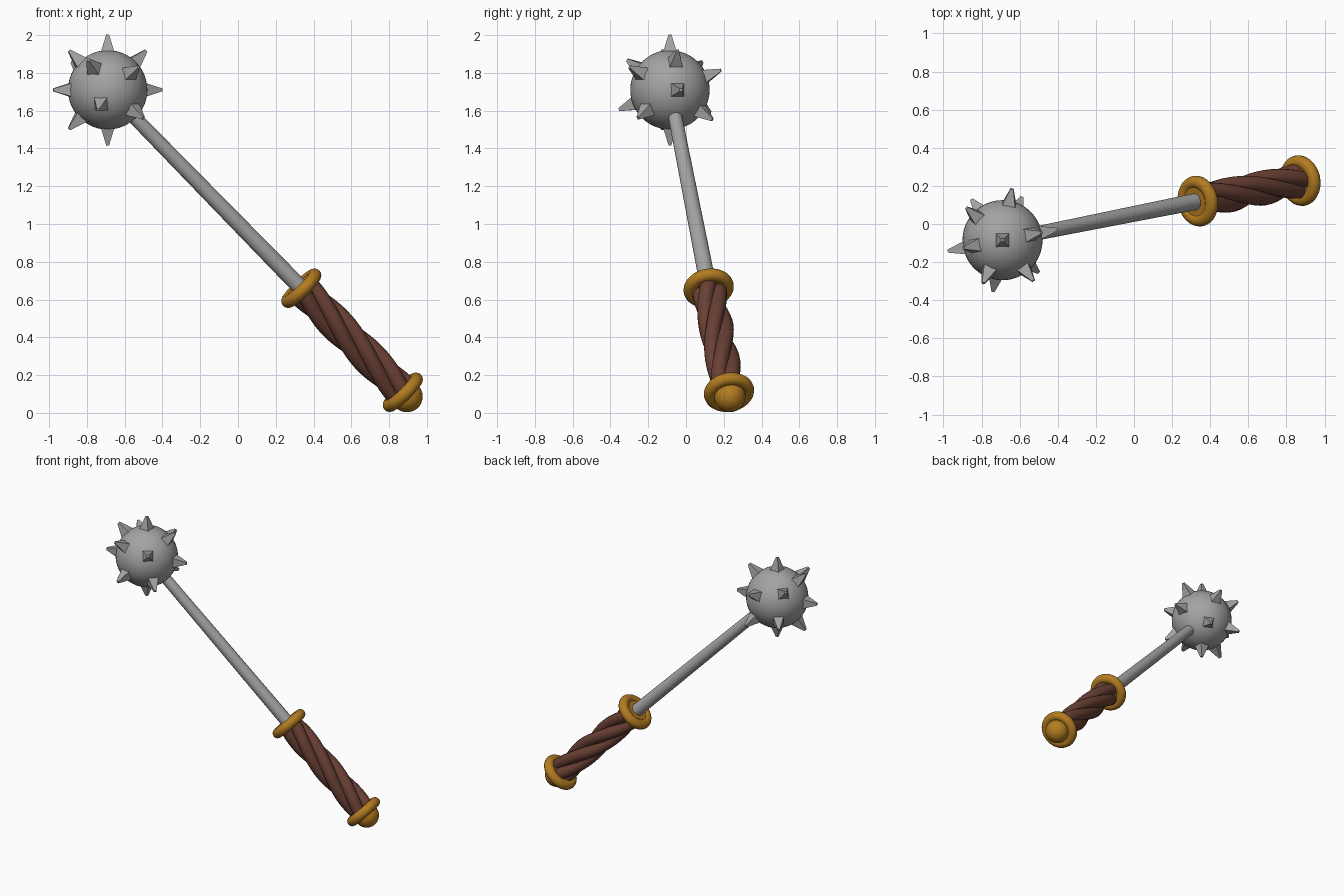
import bpy
from math import cos, sin, pi, radians
from mathutils import Vector, Matrix

cube = bpy.data.objects.get("Cube")
if cube:
    bpy.data.objects.remove(cube)


def material(name, rgb):
    m = bpy.data.materials.new(name)
    m.use_nodes = True
    color = (*rgb, 1)
    m.diffuse_color = color
    m.node_tree.nodes["Principled BSDF"].inputs["Base Color"].default_value = color
    return m


STEEL = material("steel grey", (0.37, 0.37, 0.37))
GOLD = material("dark gold", (0.45, 0.2, 0.015))
LEATHER = material("leather brown", (0.14, 0.05, 0.034))

# Weapon axis: from the head centre down to the pommel
HEAD = Vector((-0.69, -0.085, 1.71))
GUARD = Vector((0.335, 0.12, 0.66))
AXIS = (GUARD - HEAD).normalized()
GRIP_LENGTH = 0.777
POMMEL = GUARD + AXIS * GRIP_LENGTH
AIM = AXIS.to_track_quat('Z', 'Y').to_matrix().to_4x4()


def finish(name, mat, smooth=True):
    ob = bpy.context.object
    ob.name = name
    ob.data.materials.append(mat)
    if smooth:
        bpy.ops.object.shade_smooth_by_angle(angle=radians(40))
    return ob


def ball(name, center, radius, mat):
    bpy.ops.mesh.primitive_uv_sphere_add(segments=48, ring_count=24, radius=radius, location=center)
    return finish(name, mat)


def rod(name, start, end, r1, r2, mat):
    bpy.ops.mesh.primitive_cone_add(vertices=32, radius1=r1, radius2=r2, depth=(end - start).length)
    ob = finish(name, mat)
    ob.matrix_world = Matrix.Translation((start + end) / 2) @ AIM
    return ob


def collar(name, center):
    bpy.ops.mesh.primitive_torus_add(major_radius=0.1, minor_radius=0.034,
                                     major_segments=48, minor_segments=16)
    ob = finish(name + "_rim", GOLD)
    ob.matrix_world = Matrix.Translation(center) @ AIM
    rod(name + "_plate", center - AXIS * 0.024, center + AXIS * 0.024, 0.095, 0.095, GOLD)


# Head and shaft
ball("head_ball", HEAD, 0.21, STEEL)
rod("shaft", HEAD + AXIS * 0.1, GUARD, 0.036, 0.044, STEEL)

# Spikes: a vertical ring, without the one where the shaft enters
side = Vector((AXIS.x, AXIS.y, 0)).normalized()
directions = []
for i in range(8):
    a = i * pi / 4
    if i != 7:
        directions.append(side * cos(a) + Vector((0, 0, sin(a))))

# Four front spikes with their opposites at the back
for d in ((-0.10, -0.22, 0.155), (0.16, -0.21, 0.12), (-0.05, -0.27, -0.105), (0.19, -0.17, -0.15)):
    directions += [Vector(d).normalized(), -Vector(d).normalized()]

for i, d in enumerate(directions):
    bpy.ops.mesh.primitive_cone_add(vertices=4, radius1=0.06, radius2=0.011, depth=0.115)
    spike = finish(f"spike_{i + 1}", STEEL, smooth=False)
    turn = Matrix.Rotation(pi / 4, 4, 'Z')
    spike.matrix_world = (Matrix.Translation(HEAD + d * 0.236)
                          @ d.to_track_quat('Z', 'Y').to_matrix().to_4x4() @ turn)

# Collars and pommel
collar("guard", GUARD)
collar("pommel_collar", POMMEL)
ball("pommel_knob", POMMEL + AXIS * 0.032, 0.083, GOLD)

# Grip: four twisted strands wound around a core
rod("grip_core", GUARD, POMMEL, 0.045, 0.045, LEATHER)
u = Vector((1, 0, 1))
u = (u - AXIS * u.dot(AXIS)).normalized()
v = AXIS.cross(u)
STRANDS, STEPS, PITCH, WIND = 4, 40, 1.05, 0.05
for s in range(STRANDS):
    curve = bpy.data.curves.new(f"grip_strand_{s + 1}", 'CURVE')
    curve.dimensions = '3D'
    curve.bevel_depth = 0.042
    curve.bevel_resolution = 5
    curve.use_fill_caps = True
    line = curve.splines.new('POLY')
    line.points.add(STEPS)
    for k, point in enumerate(line.points):
        t = GRIP_LENGTH * k / STEPS
        a = 2 * pi * (t / PITCH + s / STRANDS)
        point.co = (*(GUARD + AXIS * t + (u * cos(a) + v * sin(a)) * WIND), 1)
    line.use_smooth = True
    curve.materials.append(LEATHER)
    ob = bpy.data.objects.new(curve.name, curve)
    bpy.context.collection.objects.link(ob)
